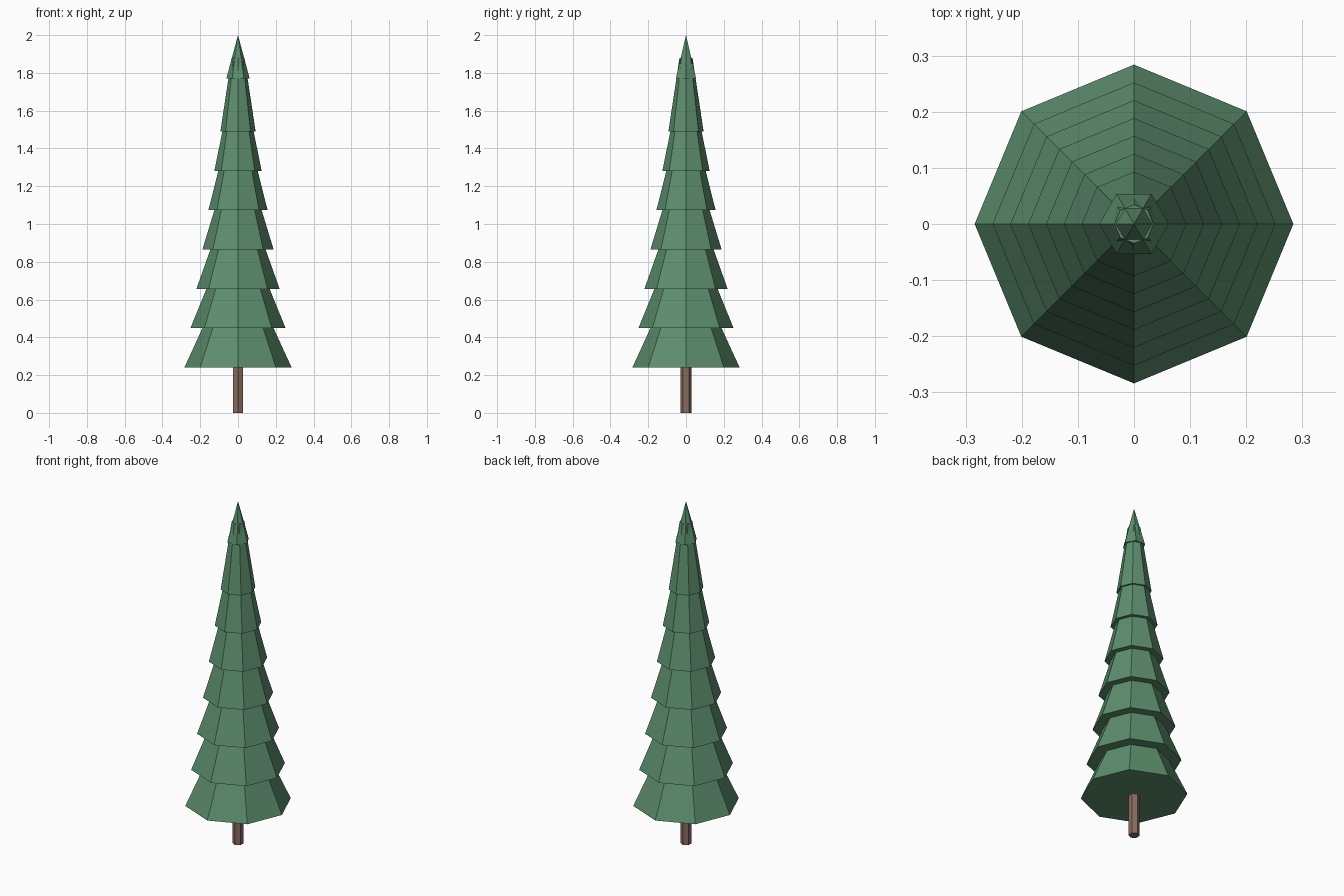
import bpy
import math

default = bpy.data.objects.get("Cube")
if default:
    bpy.data.objects.remove(default, do_unlink=True)


def make_material(name, color):
    mat = bpy.data.materials.new(name)
    mat.use_nodes = True
    mat.diffuse_color = color
    mat.node_tree.nodes["Principled BSDF"].inputs["Base Color"].default_value = color
    return mat


def make_cone(name, sides, bottom, top, r_bottom, r_top, angle, mat):
    """Flat-shaded tapered prism between two heights, first corner at angle."""
    bpy.ops.mesh.primitive_cone_add(
        vertices=sides, radius1=r_bottom, radius2=r_top, depth=top - bottom,
        location=(0, 0, (bottom + top) / 2), rotation=(0, 0, angle))
    obj = bpy.context.object
    obj.name = name
    obj.data.materials.append(mat)
    return obj


needles = make_material("needle green", (0.11, 0.27, 0.155, 1))
bark = make_material("bark brown", (0.25, 0.155, 0.115, 1))

# Trunk
make_cone("trunk", 6, 0, 0.5, 0.03, 0.029, 0, bark)

# Overlapping branch tiers, each a truncated eight-sided cone
TIERS = 7
for i in range(TIERS):
    base = 0.24 + 0.2083 * i
    radius = 0.284 - 0.0318 * i
    make_cone(f"branch_tier_{i + 1}", 8, base, base + 0.39,
              radius, radius * 0.37, 0, needles)

# Six-sided pointed crown
make_cone("crown_tip", 6, 1.77, 2, 0.062, 0, math.pi / 2, needles)
